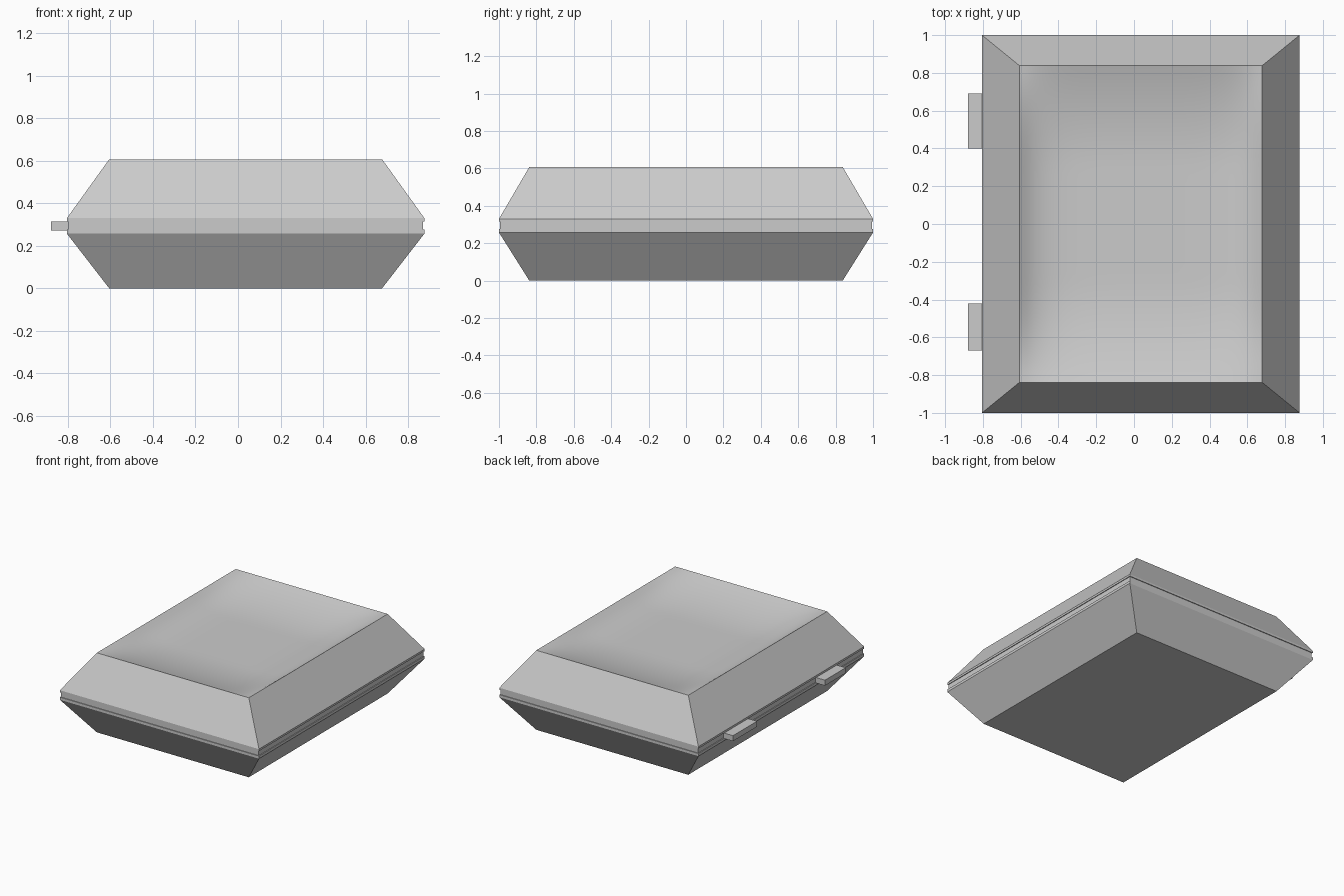
import bpy, bmesh

if "Cube" in bpy.data.objects:
    bpy.data.objects.remove(bpy.data.objects["Cube"])

CX = 0.036                 # the shell sits off centre because of the hinges
RIM = (0.841, 1.0)         # half sizes at the rim
FLAT = (0.642, 0.838)      # half sizes of the top and bottom faces
HEIGHT = 0.607
SAG = 0.085                # depth of the shallow dish in the lid
N = 32


def shrink(size, d):
    return (size[0] - d, size[1] - d)


def dish(u, v):
    """Dish depth: flat middle, slow ramps to front and back."""
    ramp = max(0, abs(v) - 0.35) / 0.65
    return SAG * (1 - ramp ** 2) * (1 - u ** 6)


def loft(name, rings, dished=False):
    """Stack rectangular rings (z, half sizes); the last cap may be a dish."""
    bm = bmesh.new()
    ts = [-1 + 2 * i / N for i in range(N + 1)]
    path = ([(t, -1) for t in ts[:-1]] + [(1, t) for t in ts[:-1]]
            + [(-t, 1) for t in ts[:-1]] + [(-1, -t) for t in ts[:-1]])
    if not dished:
        path = [(-1, -1), (1, -1), (1, 1), (-1, 1)]
    loops = [[bm.verts.new((CX + u * hx, v * hy, z)) for u, v in path]
             for z, (hx, hy) in rings]
    for a, b in zip(loops, loops[1:]):
        for i in range(len(path)):
            j = (i + 1) % len(path)
            bm.faces.new((a[i], a[j], b[j], b[i]))
    bm.faces.new(loops[0][::-1])
    if dished:
        z, (hx, hy) = rings[-1]
        grid = [[bm.verts.new((CX + u * hx, v * hy, z - dish(u, v)))
                 for u in ts] for v in ts]
        for r, s in zip(grid, grid[1:]):
            for i in range(N):
                bm.faces.new((r[i], r[i + 1], s[i + 1], s[i]))
        bmesh.ops.remove_doubles(bm, verts=bm.verts, dist=1e-5)
    else:
        bm.faces.new(loops[-1])
    bmesh.ops.recalc_face_normals(bm, faces=bm.faces)
    mesh = bpy.data.meshes.new(name)
    bm.to_mesh(mesh)
    bm.free()
    obj = bpy.data.objects.new(name, mesh)
    bpy.context.collection.objects.link(obj)
    bpy.context.view_layer.objects.active = obj
    obj.select_set(True)
    bpy.ops.object.shade_smooth_by_angle(angle=0.5)
    obj.select_set(False)


def box(name, lo, hi):
    mid = [(a + b) / 2 for a, b in zip(lo, hi)]
    bpy.ops.mesh.primitive_cube_add(size=1, location=mid)
    obj = bpy.context.object
    obj.name = name
    obj.scale = [b - a for a, b in zip(lo, hi)]
    obj.select_set(False)


# Lower tray and upper lid, each with a thin rim
loft("tray", [(0, FLAT), (0.257, RIM), (0.277, RIM)])
loft("lid", [(0.315, RIM), (0.33, RIM), (HEIGHT, FLAT)], dished=True)

# Recessed seam between the halves
loft("seam", [(0.27, shrink(RIM, 0.006)), (0.32, shrink(RIM, 0.006))])

# Two hinge tabs on the left side
box("hinge_back", (-0.88, 0.40, 0.273), (-0.79, 0.69, 0.315))
box("hinge_front", (-0.88, -0.67, 0.273), (-0.79, -0.42, 0.315))
